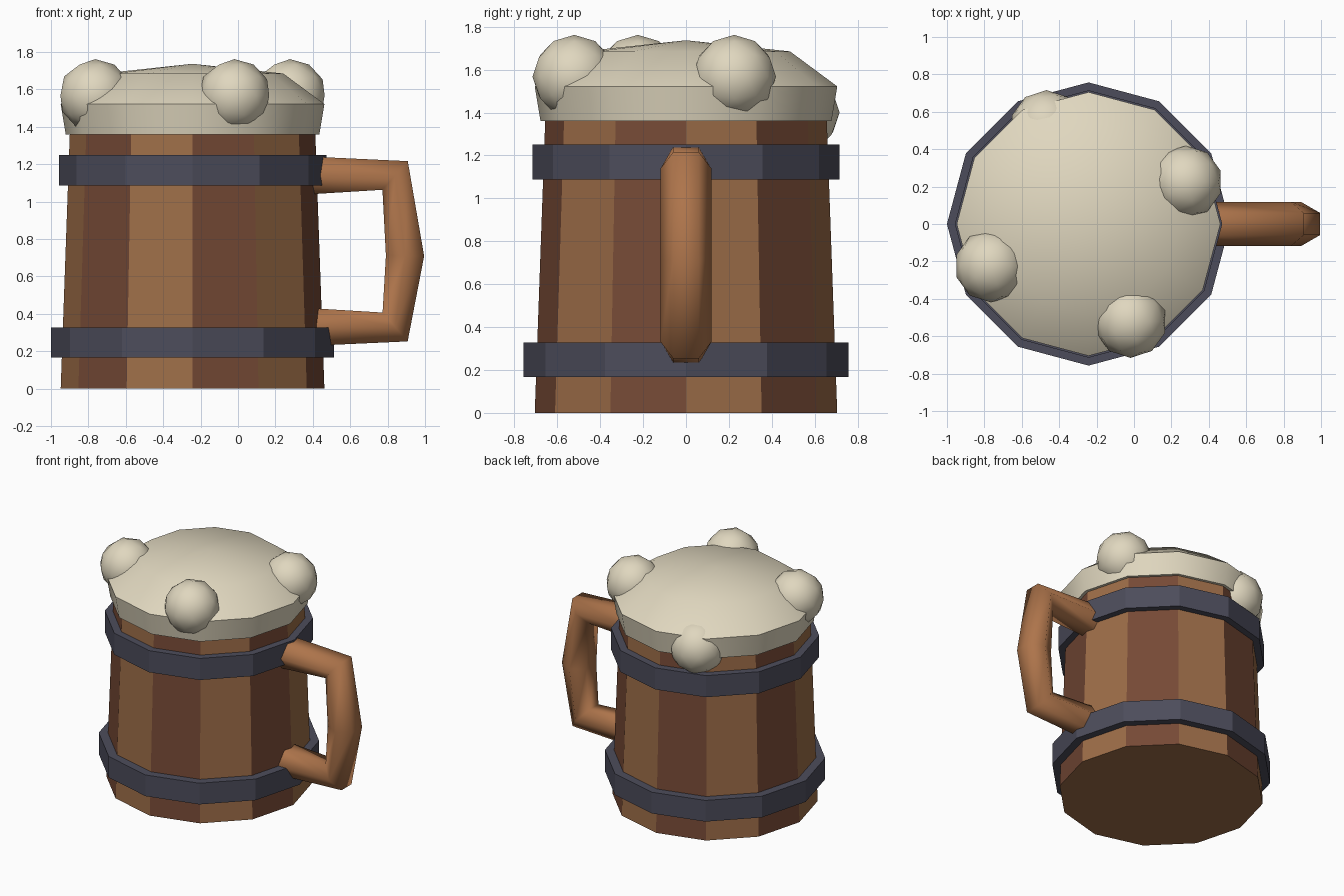
import bpy, bmesh, math
from mathutils import Vector

if "Cube" in bpy.data.objects:
    bpy.data.objects.remove(bpy.data.objects["Cube"])

AXIS_X = -0.243   # centre line of the barrel
SIDES = 12


def material(name, rgb):
    m = bpy.data.materials.new(name)
    m.diffuse_color = (*rgb, 1)
    m.use_nodes = True
    m.node_tree.nodes["Principled BSDF"].inputs["Base Color"].default_value = m.diffuse_color
    return m


LIGHT = material("light wood", (0.34, 0.155, 0.065))
DARK = material("dark wood", (0.18, 0.068, 0.036))
IRON = material("dark iron", (0.073, 0.073, 0.105))
HANDLE = material("handle wood", (0.42, 0.175, 0.07))
FOAM = material("cream foam", (0.745, 0.68, 0.52))


def add_object(name, bm, mats, smooth=None):
    bmesh.ops.recalc_face_normals(bm, faces=bm.faces[:])
    mesh = bpy.data.meshes.new(name)
    bm.to_mesh(mesh)
    bm.free()
    for m in mats:
        mesh.materials.append(m)
    if smooth is not None:
        mesh.shade_smooth()
        mesh.set_sharp_from_angle(angle=math.radians(smooth))
    ob = bpy.data.objects.new(name, mesh)
    bpy.context.collection.objects.link(ob)
    return ob


def skin(rings):
    """Join equal-sized rings of points into a closed tube."""
    bm = bmesh.new()
    loops = [[bm.verts.new(p) for p in ring] for ring in rings]
    n = len(rings[0])
    for a, b in zip(loops, loops[1:]):
        for i in range(n):
            j = (i + 1) % n
            bm.faces.new((a[i], a[j], b[j], b[i]))
    bm.faces.new(loops[0])
    bm.faces.new(loops[-1])
    return bm


def turned(profile):
    """Twelve-sided solid around the barrel axis from (radius, z) pairs."""
    return skin([[(AXIS_X + r * math.cos(math.tau * i / SIDES),
                   r * math.sin(math.tau * i / SIDES), z)
                  for i in range(SIDES)] for r, z in profile])


# Barrel with alternating staves
barrel = add_object("barrel", turned([(0.705, 0), (0.655, 1.40)]), [LIGHT, DARK])
for p in barrel.data.polygons:
    if abs(p.normal.z) < 0.5:
        angle = math.atan2(p.normal.y, p.normal.x) % math.tau
        p.material_index = int(angle / math.tau * SIDES) % 2

# Iron hoops
for name, r, z0, z1 in (("lower_hoop", 0.757, 0.167, 0.327),
                        ("upper_hoop", 0.715, 1.087, 1.25)):
    add_object(name, turned([(r, z0), (r, z1)]), [IRON])

# Foam cap, closed by a point at the top
bm = turned([(0.678, 1.36), (0.705, 1.522), (0.485, 1.685), (0.001, 1.737)])
bmesh.ops.remove_doubles(bm, verts=bm.verts[:], dist=0.005)
add_object("foam_cap", bm, [FOAM], smooth=40)

# Foam blobs, the rear one dripping lower
for k, z in enumerate((1.567, 1.40, 1.567, 1.567)):
    a = math.radians(23.3 + 90 * k)
    bm = bmesh.new()
    bmesh.ops.create_icosphere(bm, subdivisions=2, radius=0.195)
    bmesh.ops.translate(bm, verts=bm.verts[:],
                        vec=(AXIS_X + 0.567 * math.cos(a), 0.567 * math.sin(a), z))
    add_object(f"foam_blob_{k + 1}", bm, [FOAM], smooth=180)

# Handle: hexagonal section swept along a bent path
path = [Vector((x, 0, z)) for x, z in
        ((0.36, 1.14), (0.84, 1.14), (0.893, 0.71), (0.84, 0.33), (0.36, 0.33))]
rings = []
for i, p in enumerate(path):
    d = Vector((0, 0, 0))
    if i > 0:
        d += (p - path[i - 1]).normalized()
    if i < len(path) - 1:
        d += (path[i + 1] - p).normalized()
    d.normalize()
    out = Vector((-d.z, 0, d.x))
    rings.append([p + 0.118 * (out * math.sin(math.tau * k / 6)
                               + Vector((0, math.cos(math.tau * k / 6), 0)))
                  for k in range(6)])
add_object("handle", skin(rings), [HANDLE], smooth=75)
